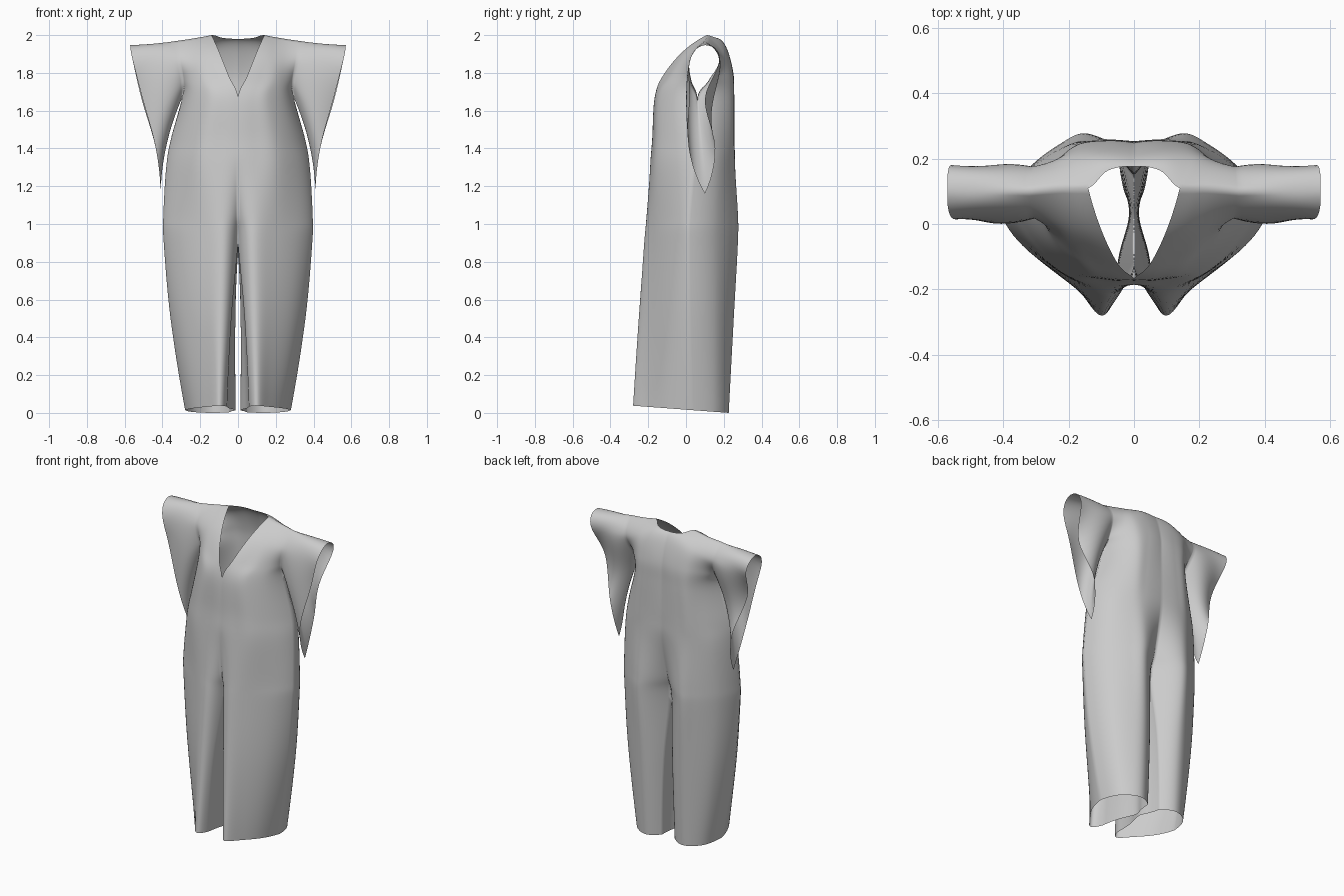
import bpy, bmesh
from mathutils import Vector

N = 8  # samples per vertical span


def sample(pts, count):
    """Smooth curve through control points, evaluated at count+1 places."""
    p = [Vector(q) for q in pts]
    p = [3 * p[0] - 3 * p[1] + p[2]] + p + [3 * p[-1] - 3 * p[-2] + p[-3]]
    spans, out = len(p) - 3, []
    for k in range(count + 1):
        u = k / count * spans
        i = min(int(u), spans - 1)
        t = u - i
        a, b, c, d = p[i:i + 4]
        out.append(0.5 * (2 * b + (c - a) * t + (2 * a - 5 * b + 4 * c - d) * t * t
                          + (3 * b - a - 3 * c + d) * t ** 3))
    return out


def across(curves, count):
    """Loft equal-length curves; result is indexed [along curve][across]."""
    return [sample(c, count) for c in zip(*curves)]


def level(z, *xy):
    """Horizontal row of points; the hem row tilts up to the front."""
    return [(x, y, z if z else 0.017 - 0.075 * y) for x, y in xy]


def sheet(rows, count):
    rows = [sample(r, count) for r in rows]
    return across(rows, N * (len(rows) - 1))  # [column][row]


# Front panel: trouser front, chest and V-neck edge, centre to side
front = sheet([
    level(0, (.058, -.21), (.1, -.28), (.165, -.205), (.24, -.095), (.28, .03)),
    level(.5, (.035, -.19), (.09, -.25), (.18, -.195), (.295, -.095), (.357, .015)),
    level(.9, (0, -.125), (.07, -.22), (.19, -.175), (.32, -.085), (.393, .01)),
    level(1.05, (0, -.165), (.08, -.208), (.2, -.165), (.33, -.07), (.395, .015)),
    level(1.3, (0, -.185), (.09, -.187), (.205, -.158), (.32, -.06), (.38, .04)),
    level(1.45, (0, -.178), (.085, -.174), (.19, -.15), (.295, -.055), (.355, .06)),
    level(1.67, (0, -.165), (.08, -.161), (.16, -.138), (.25, -.055), (.295, .06)),
    [(.047, -.125, 1.78), (.12, -.105, 1.78), (.19, -.08, 1.775), (.25, -.03, 1.765), (.29, .028, 1.76)],
    [(.099, -.02, 1.91), (.15, -.015, 1.905), (.2, -.005, 1.895), (.26, .01, 1.88), (.31, .022, 1.87)],
    [(.14, .11, 2.0), (.18, .11, 1.992), (.22, .11, 1.985), (.27, .105, 1.977), (.32, .1, 1.97)],
], 24)

# Back panel: trouser seat, back and rear neckline
back = sheet([
    level(0, (.045, .18), (.12, .225), (.19, .207), (.25, .145), (.28, .03)),
    level(.5, (.028, .18), (.12, .25), (.21, .23), (.31, .15), (.357, .015)),
    level(.9, (0, .15), (.13, .27), (.23, .24), (.34, .145), (.393, .01)),
    level(1.05, (0, .19), (.13, .273), (.23, .24), (.34, .148), (.395, .015)),
    level(1.3, (0, .245), (.13, .26), (.22, .235), (.32, .16), (.38, .04)),
    level(1.45, (0, .253), (.12, .256), (.2, .24), (.29, .168), (.355, .06)),
    level(1.67, (0, .25), (.1, .255), (.18, .24), (.25, .165), (.295, .06)),
    [(0, .245, 1.8), (.09, .25, 1.8), (.18, .235, 1.8), (.25, .18, 1.78), (.29, .12, 1.76)],
    [(0, .215, 1.92), (.1, .215, 1.93), (.18, .2, 1.925), (.25, .187, 1.895), (.31, .175, 1.87)],
    [(0, .175, 1.98), (.08, .163, 1.985), (.14, .11, 2.0), (.23, .11, 1.984), (.32, .1, 1.97)],
], 48)

# Sew the side seam and the shoulder seam
for i in range(6 * N + 1):
    back[-1][i] = front[-1][i]
for j in range(25):
    back[24 + j][-1] = front[j][-1]

# Batwing sleeve halves: armhole, middle, then the hanging teardrop opening
M = 3 * N


def sleeve(panel, mid, opening):
    return across([panel[-1][6 * N:], sample(mid, M), sample(opening, M)], 16)


sleeve_front = sleeve(
    front,
    [(.378, .08, 1.42), (.385, .005, 1.6), (.43, .02, 1.86), (.44, .1, 1.955)],
    [(.41, .1, 1.16), (.435, .015, 1.4), (.51, .02, 1.68), (.558, .02, 1.87), (.57, .1, 1.947)])
sleeve_back = sleeve(
    back,
    [(.378, .08, 1.42), (.385, .13, 1.6), (.43, .18, 1.86), (.44, .1, 1.955)],
    [(.41, .1, 1.16), (.435, .155, 1.4), (.51, .1, 1.66), (.558, .18, 1.87), (.57, .1, 1.947)])

# Inner leg, from front fold to back fold, closing at the crotch
inner = [[(.045, -.09, .024), (.03, -.07, .5), (0, -.05, .86)],
         [(.012, .03, .015), (.014, .03, .5), (0, .03, .84)],
         [(.033, .11, .009), (.025, .12, .5), (0, .09, .86)]]
inner_leg = across([front[0][:2 * N + 1]] + [sample(c, 2 * N) for c in inner]
                   + [back[0][:2 * N + 1]], 24)

# Assemble half the garment and mirror it
bm = bmesh.new()
for grid in (front, back, sleeve_front, sleeve_back, inner_leg):
    v = [[bm.verts.new((max(p.x, 0), p.y, max(p.z, 0))) for p in row] for row in grid]
    for r, s in zip(v, v[1:]):
        for k in range(len(r) - 1):
            bm.faces.new((r[k], s[k], s[k + 1], r[k + 1]))
bmesh.ops.remove_doubles(bm, verts=bm.verts, dist=0.0005)
bmesh.ops.recalc_face_normals(bm, faces=bm.faces)
for f in bm.faces:
    f.smooth = True
mesh = bpy.data.meshes.new("jumpsuit")
bm.to_mesh(mesh)
bm.free()
suit = bpy.data.objects.new("jumpsuit", mesh)
bpy.context.collection.objects.link(suit)
mirror = suit.modifiers.new("mirror", 'MIRROR')
mirror.merge_threshold = 0.001
